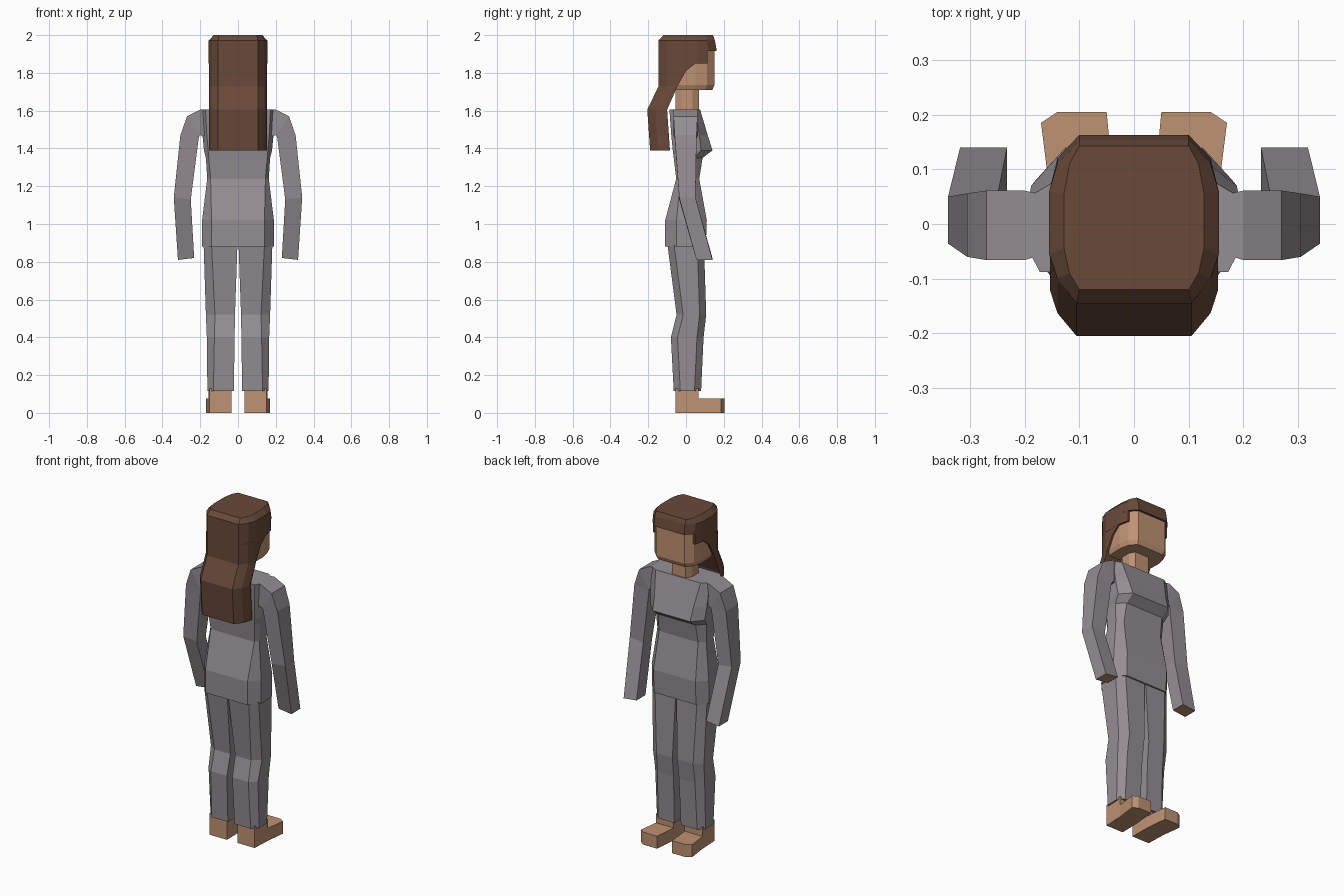
import bpy, bmesh

if "Cube" in bpy.data.objects:
    bpy.data.objects.remove(bpy.data.objects["Cube"])


def material(name, rgb):
    m = bpy.data.materials.new(name)
    m.diffuse_color = (*rgb, 1.0)
    m.use_nodes = True
    m.node_tree.nodes["Principled BSDF"].inputs["Base Color"].default_value = m.diffuse_color
    return m


GREY = material("grey cloth", (0.300, 0.272, 0.293))
SKIN = material("skin", (0.515, 0.287, 0.171))
HAIR = material("brown hair", (0.141, 0.067, 0.041))


def loft(name, rings, mats, mirror=False):
    """Skin a list of equal-length point rings and cap both ends."""
    bm = bmesh.new()
    rows = [[bm.verts.new(p) for p in ring] for ring in rings]
    n = len(rows[0])
    for lo, hi in zip(rows, rows[1:]):
        for i in range(n):
            j = (i + 1) % n
            bm.faces.new((lo[i], lo[j], hi[j], hi[i]))
    bm.faces.new(rows[0][::-1])
    end = bm.faces.new(rows[-1])
    if len(mats) > 1:
        end.material_index = 1
    bmesh.ops.remove_doubles(bm, verts=bm.verts[:], dist=0.0005)
    bmesh.ops.recalc_face_normals(bm, faces=bm.faces[:])
    me = bpy.data.meshes.new(name)
    bm.to_mesh(me)
    bm.free()
    for m in mats:
        me.materials.append(m)
    ob = bpy.data.objects.new(name, me)
    bpy.context.collection.objects.link(ob)
    if mirror:
        ob.modifiers.new("mirror", 'MIRROR').use_mirror_merge = False
    return ob


def both_sides(z, half):
    """Close a right-hand half outline (back to front) into a full ring."""
    return [(x, y, z) for x, y in half] + [(-x, y, z) for x, y in half[::-1]]


# torso: z, back half width, back y, side x, side back y, side front y, front half width, front y
torso = [
    (0.88, .14, -.11, .19, -.05, .05, .14, .105),
    (1.02, .14, -.11, .19, -.05, .055, .14, .11),
    (1.24, .145, -.052, .163, -.03, .04, .13, .07),
    (1.35, .155, -.065, .17, -.035, .045, .125, .088),
    (1.39, .158, -.07, .18, -.038, .08, .125, .14),
    (1.47, .165, -.078, .188, -.042, .07, .13, .115),
    (1.605, .172, -.088, .192, -.05, .05, .15, .075),
]
loft("torso", [both_sides(z, [(ab, yb), (b, sb), (b, sf), (af, yf)])
               for z, ab, yb, b, sb, sf, af, yf in torso], [GREY])

# sleeve: outer (x, z), inner (x, z), back y, front y
arm = [
    ((.15, 1.605), (.15, 1.46), -.05, .05),
    ((.20, 1.605), (.20, 1.47), -.066, .061),
    ((.27, 1.57), (.203, 1.468), -.066, .061),
    ((.305, 1.47), (.208, 1.455), -.06, .056),
    ((.34, 1.14), (.25, 1.13), -.036, .05),
    ((.318, .81), (.232, .82), .055, .14),
]
loft("arm", [[(o[0], yb, o[1]), (o[0], yf, o[1]), (i[0], yf, i[1]), (i[0], yb, i[1])]
             for o, i, yb, yf in arm], [GREY, SKIN], mirror=True)

# trouser leg: z, inner x, chamfer x, outer x, back y, front y
leg = [
    (0.115, .022, .13, .162, -.065, .08),
    (0.40, .018, .125, .165, -.08, .093),
    (0.52, .016, .122, .17, -.05, .107),
    (0.89, .003, .14, .182, -.098, .095),
]
loft("trouser_leg", [[(xi, yb, z), (xc, yb, z), (xo, yb + .035, z),
                      (xo, yf - .035, z), (xc, yf, z), (xi, yf, z)]
                     for z, xi, xc, xo, yb, yf in leg], [GREY], mirror=True)

# foot with a stepped-in ankle
sole = [(.035, -.055), (.15, -.055), (.155, .065), (.17, .185),
        (.14, .205), (.05, .205), (.037, .065)]
ankle = [(x if y < .07 else min(x, .152), min(y, .065)) for x, y in sole]
loft("foot", [[(x, y, z) for x, y in plan]
              for z, plan in ((0, sole), (.075, sole), (.075, ankle), (.13, ankle))],
     [SKIN], mirror=True)

# neck
loft("neck", [both_sides(z, [(.045, -.055), (.065, -.025), (.065, .035), (.045, .068)])
              for z in (1.59, 1.74)], [SKIN])

# head with a tapered jaw
head = [(.1, -.1), (.142, -.06), (.145, .05), (.132, .11), (.095, .15)]
jaw = [(x * .93, y * .93) for x, y in head]
loft("head", [both_sides(1.71, jaw), both_sides(1.735, head), both_sides(1.95, head)], [SKIN])

# long hair: z, back y, front y of the strand and its stepped hairline
hair = []
for z, yb, yf in ((1.39, -.19, -.085), (1.605, -.205, -.1), (1.73, -.145, -.045),
                  (1.81, -.145, 0), (1.85, -.145, .05)):
    hair.append(both_sides(z, [(.105, yb), (.14, yb + .042), (.154, min(yb + .085, yf - .01)),
                               (.154, yf), (.14, yf), (.1, yf)]))
cap = [(.105, -.145), (.14, -.1), (.155, -.055), (.155, .06), (.14, .12), (.1, .163)]
fringe = [(x, min(y, .115)) for x, y in cap]
crown = [(.1, -.12), (.118, -.09), (.128, -.045), (.128, .055), (.118, .11), (.1, .143)]
for z, plan in ((1.85, fringe), (1.915, fringe), (1.915, cap), (1.972, cap), (2.0, crown)):
    hair.append(both_sides(z, plan))
# the brow edge leans back as it rises
hair[-2] = [(x, y - (.01 if y > .1 else 0), z) for x, y, z in hair[-2]]
loft("hair", hair, [HAIR])
